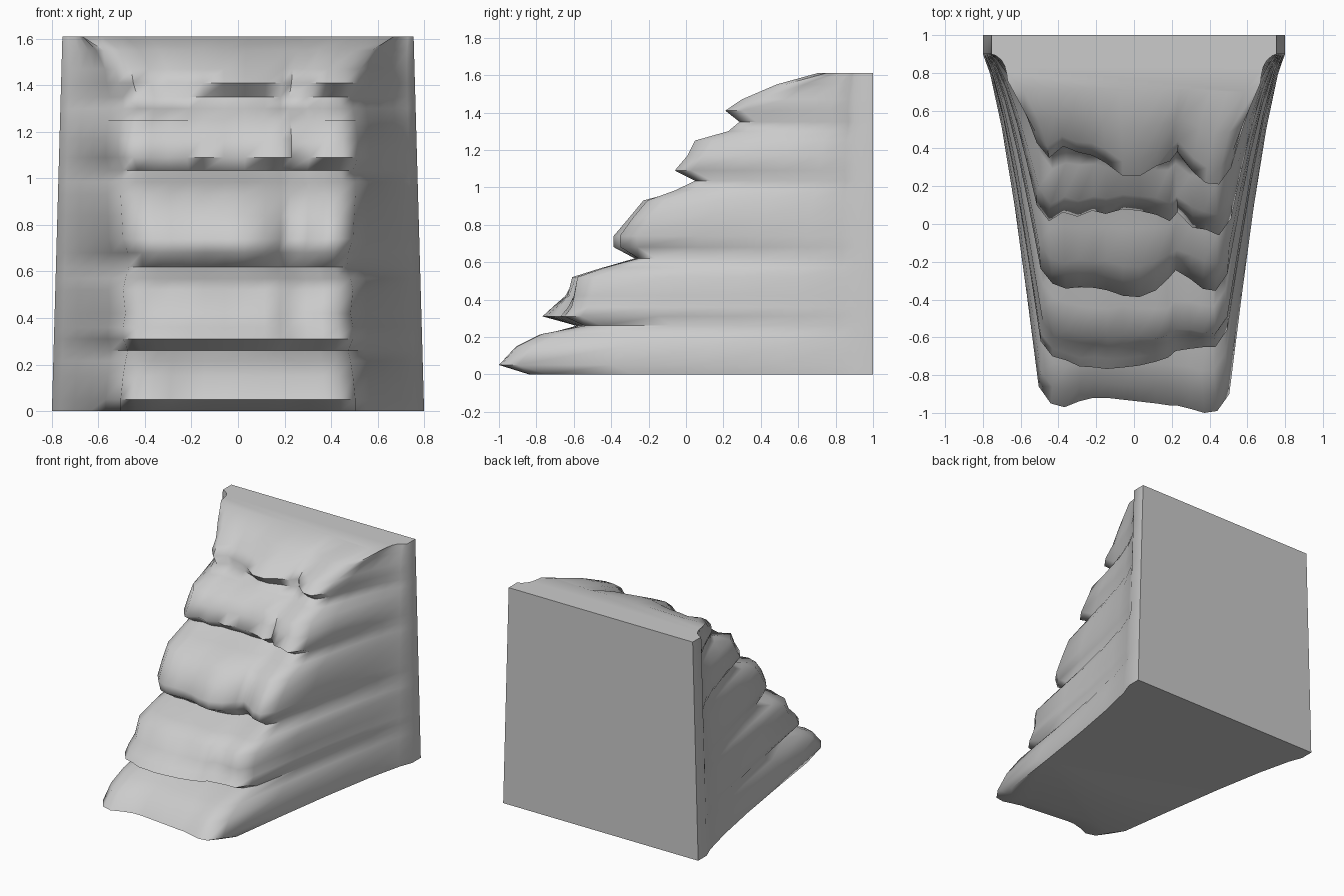
import bpy, bmesh, math, random
random.seed(4)

# Side profile of the cliff: y, z, ledge index (for the front-edge outline), outline strength, half width
PROFILE = [
    (-.84, 0, 0, 1, .49), (-1.0, .05, 0, 1, .49), (-.91, .15, 0, .8, .48), (-.78, .215, 0, .8, .47),
    (-.60, .26, .8, .6, .46), (-.77, .31, 1, 1, .48), (-.72, .36, 1, .9, .48), (-.65, .42, 1.5, .7, .47),
    (-.61, .52, 2, 1, .48), (-.46, .57, 2, .8, .47), (-.28, .62, 2.7, .7, .455),
    (-.39, .68, 3, 1, .46), (-.39, .74, 3, .9, .48), (-.31, .84, 3, .7, .485), (-.23, .93, 3, .6, .49),
    (-.07, .985, 3.5, .6, .49), (.04, 1.035, 3.9, .6, .48),
    (-.07, 1.09, 4, 1, .50), (0, 1.17, 4, .8, .50), (.04, 1.25, 4, .8, .49), (.22, 1.30, 4.5, .6, .48),
    (.28, 1.35, 5, .6, .48), (.20, 1.41, 5, 1, .50), (.29, 1.47, 5, .8, .51), (.48, 1.55, 5, .45, .56),
    (.70, 1.61, 5, .1, .65),
]
# Front-edge outline of each ledge, as y behind its foremost point at each x
XS = [-.9, -.75, -.6, -.44, -.3, -.12, .06, .24, .38, .46, .62, .76, .9]
LEDGES = [
    [.05, .03, .06, .08, .08, .07, .06, .05, .04, .04, .02, 0, .01],
    [.06, .04, .01, .01, 0, 0, .01, .03, .06, .09, .10, .11, .12],
    [.07, .04, .02, .01, .01, .02, .01, .0, .01, .05, .05, .03, .03],
    [.07, .04, .05, .05, .04, .01, 0, .04, .10, .15, .10, .05, .04],
    [.08, .12, .10, .13, .12, .14, .13, .11, .08, .13, .05, .03, .01],
    [.14, .21, .18, .16, .12, .05, .05, .10, .13, .18, .07, .01, .01],
]


def edge(ledge, i):
    a = int(ledge)
    b = min(a + 1, 5)
    f = ledge - a
    return LEDGES[a][i] * (1 - f) + LEDGES[b][i] * f


def ring(y, z, ledge, k, half):
    """Horizontal outline: back corner, left flank, rocky front, right flank, back corner."""
    back = .80 - .028 * z
    by = .90
    front = [(x * half, y + k * edge(ledge, i)) for i, x in enumerate(XS)]

    def flank(s, corner):
        cx, cy = s * half * 1.03, corner[1] + .09 * (1 if z < 1.5 else .5)
        pts = [(s * back, 1), (s * back, by)]
        for t in (.06, .22, .45, .72, 1):
            bow = .035 * math.sin(math.pi * t ** .6)
            px = s * back + (cx - s * back) * t - s * bow
            pts.append((px, by + (cy - by) * t))
        return pts

    pts = flank(-1, front[0]) + front + flank(1, front[-1])[::-1]
    out = []
    for i, (px, py) in enumerate(pts):
        # slight roughness on the rock front only
        rough = .012 if 6 < i < 19 and .1 < z < 1.5 else 0
        out.append((px, py + random.uniform(0, rough), z))
    return out


# Cliff body: outlines stacked up the profile and skinned
bm = bmesh.new()
rings = [[bm.verts.new(p) for p in ring(*row)] for row in PROFILE]
n = len(rings[0])
for lo, hi in zip(rings, rings[1:]):
    for i in range(n):
        j = (i + 1) % n
        bm.faces.new((lo[i], lo[j], hi[j], hi[i]))
# Flat base and top
bm.faces.new(rings[0][::-1])
bm.faces.new(rings[-1])
bmesh.ops.recalc_face_normals(bm, faces=bm.faces[:])
mesh = bpy.data.meshes.new("cliff")
bm.to_mesh(mesh)
bm.free()
cliff = bpy.data.objects.new("cliff", mesh)
bpy.context.collection.objects.link(cliff)
bpy.context.view_layer.objects.active = cliff
cliff.select_set(True)
bpy.ops.object.shade_smooth_by_angle(angle=math.radians(70))
